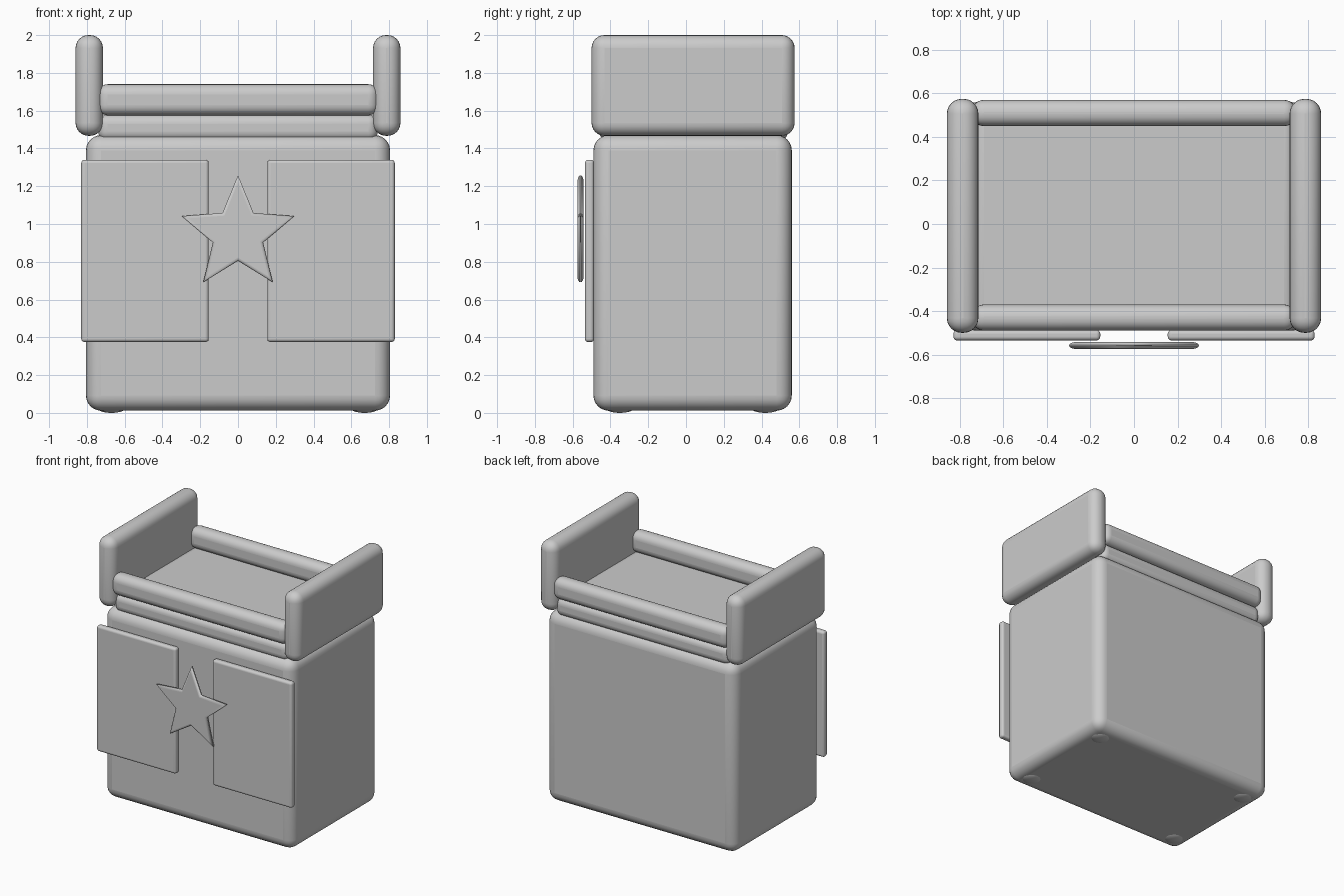
import bpy, bmesh, math

cube = bpy.data.objects.get("Cube")
if cube:
    bpy.data.objects.remove(cube, do_unlink=True)

grey = bpy.data.materials.new("plain_grey")
grey.use_nodes = True
grey.diffuse_color = (0.6, 0.6, 0.6, 1)
grey.node_tree.nodes["Principled BSDF"].inputs["Base Color"].default_value = (0.6, 0.6, 0.6, 1)


def finish(name, bm, bevel=0, segments=6):
    """Turn a bmesh into a smooth, round-edged object."""
    bmesh.ops.recalc_face_normals(bm, faces=bm.faces)
    mesh = bpy.data.meshes.new(name)
    bm.to_mesh(mesh)
    bm.free()
    mesh.materials.append(grey)
    obj = bpy.data.objects.new(name, mesh)
    bpy.context.collection.objects.link(obj)
    if bevel:
        mod = obj.modifiers.new("round_edges", "BEVEL")
        mod.width = bevel
        mod.segments = segments
        mod.limit_method = "ANGLE"
        mod.angle_limit = math.radians(30)
    bpy.ops.object.select_all(action="DESELECT")
    obj.select_set(True)
    bpy.context.view_layer.objects.active = obj
    bpy.ops.object.shade_smooth_by_angle(angle=math.radians(35))
    return obj


def box(name, xs, ys, zs, bevel):
    """Rounded box given by its extent on each axis."""
    bm = bmesh.new()
    bmesh.ops.create_cube(bm, size=1)
    for v in bm.verts:
        v.co = [(lo + hi) / 2 + c * (hi - lo) for c, (lo, hi) in zip(v.co, (xs, ys, zs))]
    return finish(name, bm, bevel)


# Cabinet body and the top slab
box("cabinet_body", (-0.805, 0.805), (-0.49, 0.56), (0.012, 1.47), 0.08)
box("top_slab", (-0.74, 0.74), (-0.46, 0.54), (1.44, 1.58), 0.05)

# Front and back rails
for name, y in (("front_rail", -0.49), ("back_rail", 0.45)):
    box(name, (-0.745, 0.745), (y, y + 0.12), (1.575, 1.74), 0.055)

# Side boards, doors and feet, mirrored left and right
for side, s in (("left", 1), ("right", -1)):
    box(side + "_side_board", sorted((s * 0.715, s * 0.86)), (-0.50, 0.575), (1.467, 2.0), 0.068)
    box(side + "_door", sorted((s * 0.155, s * 0.83)), (-0.535, -0.487), (0.375, 1.34), 0.018)
    for end, y in (("front", -0.35), ("back", 0.42)):
        bm = bmesh.new()
        bmesh.ops.create_uvsphere(bm, u_segments=24, v_segments=12, radius=0.08)
        for v in bm.verts:
            v.co = (v.co.x + s * 0.67, v.co.y + y, v.co.z * 0.375 + 0.03)
        finish(f"{side}_{end}_foot", bm)

# Five-pointed star in front of the doors
bm = bmesh.new()
outline = []
for i in range(10):
    r = 0.14 if i % 2 else 0.313
    a = i * math.pi / 5
    outline.append(bm.verts.new((r * math.sin(a), -0.575, 0.945 + r * math.cos(a))))
face = bm.faces.new(outline)
new = bmesh.ops.extrude_face_region(bm, geom=[face])["geom"]
for v in new:
    if isinstance(v, bmesh.types.BMVert):
        v.co.y = -0.542
star = finish("star", bm)
mod = star.modifiers.new("round_edges", "BEVEL")
mod.width = 0.015
mod.segments = 4
mod.limit_method = "WEIGHT"
# Round only the front and back outlines, keeping the points sharp
weight = star.data.attributes.new("bevel_weight_edge", "FLOAT", "EDGE")
for e in star.data.edges:
    a, b = (star.data.vertices[i].co for i in e.vertices)
    weight.data[e.index].value = 1.0 if abs(a.y - b.y) < 0.001 else 0.0
